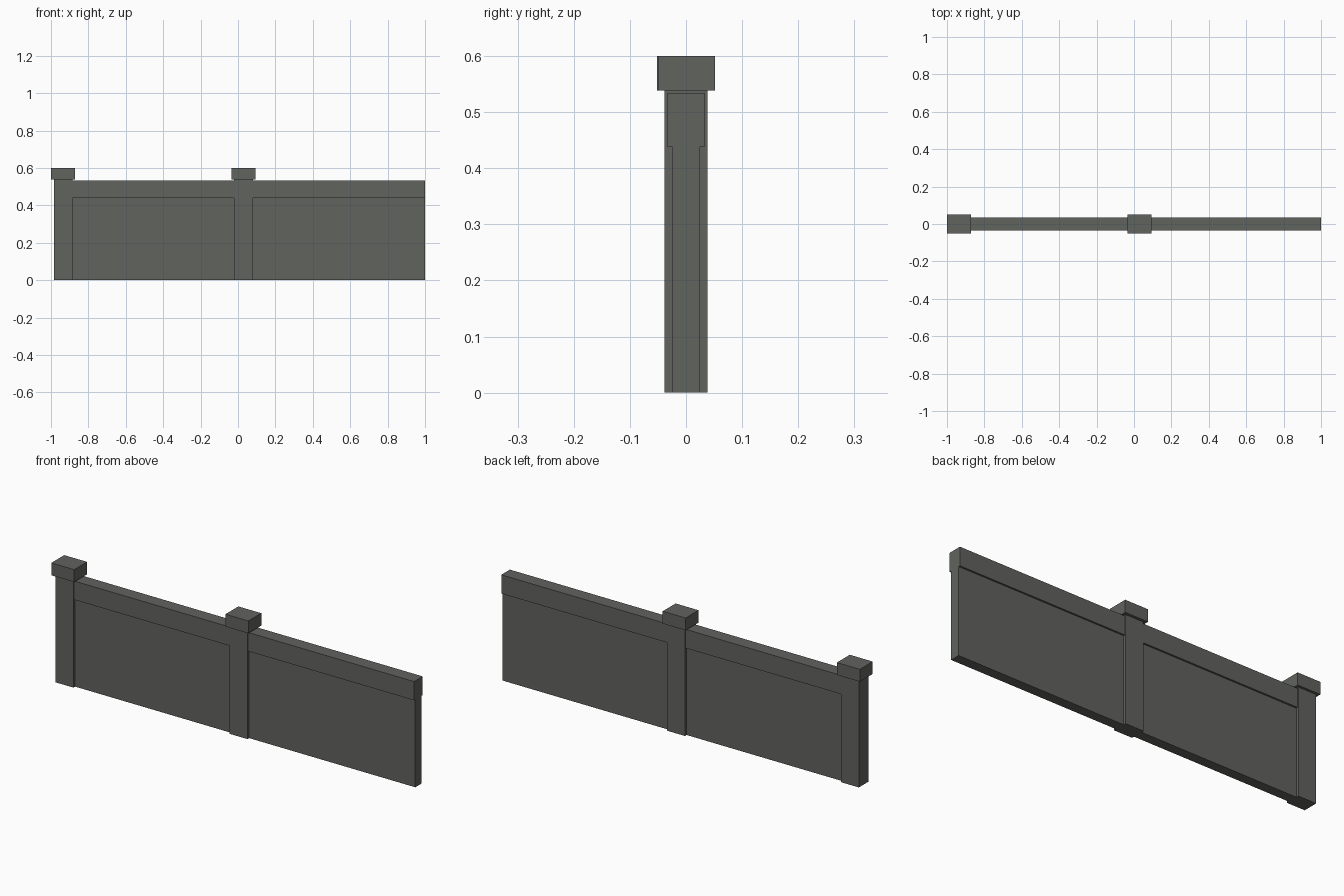
import bpy

if "Cube" in bpy.data.objects:
    bpy.data.objects.remove(bpy.data.objects["Cube"])

stone = bpy.data.materials.new("dark_grey_stone")
stone.diffuse_color = (0.12, 0.125, 0.113, 1)
stone.use_nodes = True
stone.node_tree.nodes["Principled BSDF"].inputs["Base Color"].default_value = stone.diffuse_color


def box(name, x, y, z):
    """Axis-aligned block from (min, max) ranges."""
    bpy.ops.mesh.primitive_cube_add(size=1)
    o = bpy.context.object
    o.name = name
    for v in o.data.vertices:
        v.co = [r[0] if c < 0 else r[1] for c, r in zip(v.co, (x, y, z))]
    o.data.materials.append(stone)
    return o


# Each bay: post centre x, right end of its panel, small cap offset in y
bays = [("left", -0.935, -0.021, -0.001), ("middle", 0.029, 1.0, 0.001)]
for side, cx, end, dy in bays:
    # post and its overhanging cap
    box(side + "_post", (cx - 0.05, cx + 0.05), (-0.038, 0.038), (0, 0.538))
    box(side + "_post_cap", (cx - 0.0635, cx + 0.0635),
        (dy - 0.051, dy + 0.051), (0.538, 0.60))
    # thin wall panel and thicker top rail
    box(side + "_panel", (cx + 0.05, end), (-0.025, 0.025), (0, 0.439))
    box(side + "_top_rail", (cx + 0.05, end), (-0.034, 0.034), (0.439, 0.533))
